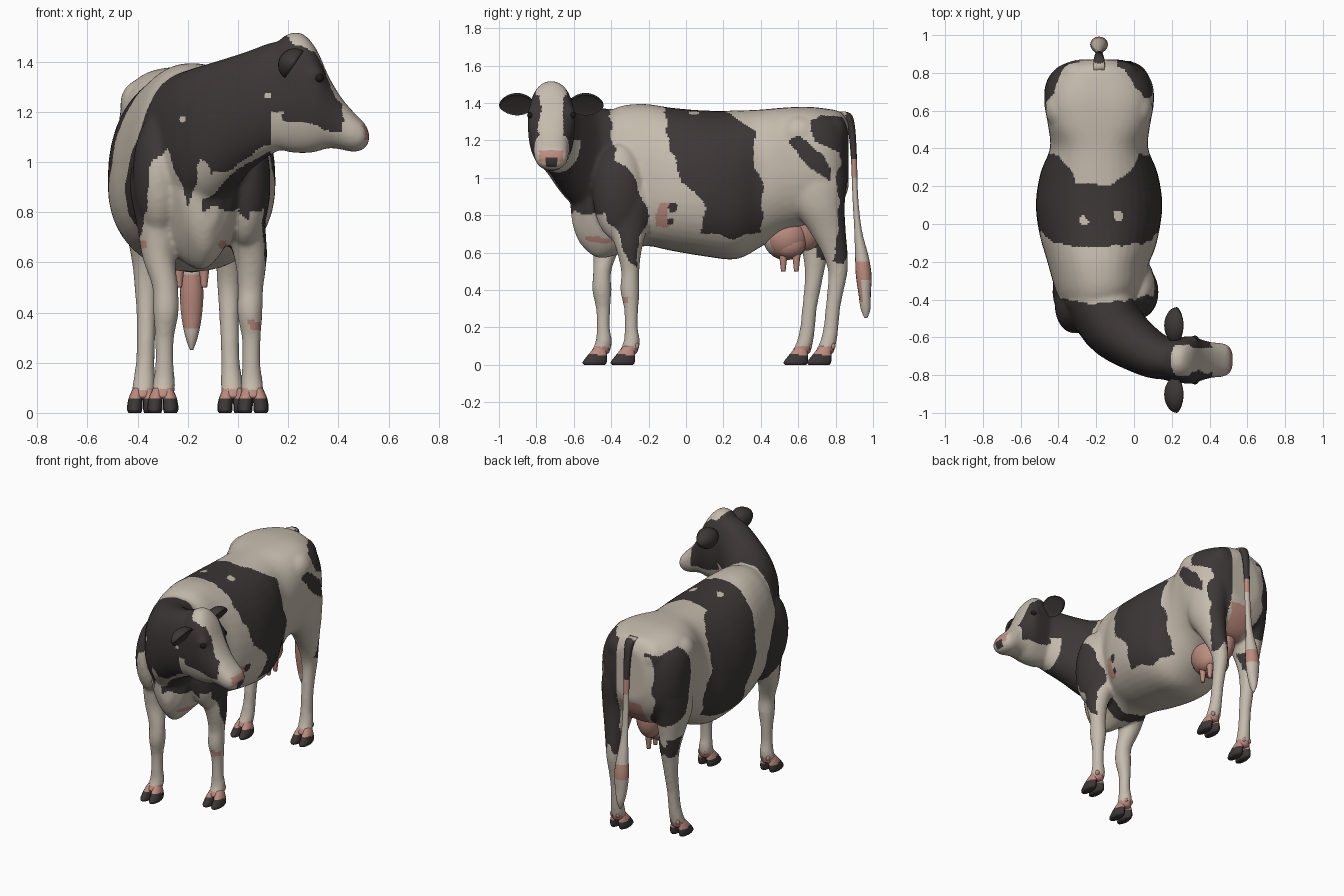
import bpy, bmesh, math
from mathutils import Vector, Matrix, noise

if "Cube" in bpy.data.objects:
    bpy.data.objects.remove(bpy.data.objects["Cube"])

AXIS = -0.185          # x of the spine
HEAD_Y = -0.72         # y of the head's middle plane


def material(name, rgb):
    m = bpy.data.materials.new(name)
    m.diffuse_color = (*rgb, 1)
    m.use_nodes = True
    m.node_tree.nodes["Principled BSDF"].inputs["Base Color"].default_value = m.diffuse_color
    return m


MATS = [material("cream_hair", (0.56, 0.50, 0.42)),
        material("dark_hair", (0.047, 0.038, 0.038)),
        material("pink_skin", (0.50, 0.26, 0.21)),
        material("black_eye", (0.012, 0.010, 0.010))]
CREAM, DARK, PINK, BLACK = range(4)


def spline(rows, n=4):
    """Catmull-Rom interpolation of section rows."""
    out = []
    for i in range(len(rows) - 1):
        a, b, c, d = (rows[max(0, min(len(rows) - 1, i + k))] for k in (-1, 0, 1, 2))
        for j in range(n):
            t = j / n
            out.append([0.5 * (2 * q + (r - p) * t + (2 * p - 5 * q + 4 * r - s) * t * t
                               + (3 * q - p - 3 * r + s) * t ** 3)
                        for p, q, r, s in zip(a, b, c, d)])
    return out + [list(rows[-1])]


def loft(bm, rings):
    vs = [[bm.verts.new(p) for p in ring] for ring in rings]
    n = len(vs[0])
    for a, b in zip(vs, vs[1:]):
        for i in range(n):
            bm.faces.new((a[i], a[(i + 1) % n], b[(i + 1) % n], b[i]))
    bm.faces.new(vs[0][::-1])
    bm.faces.new(vs[-1])


def trunk(bm, rows, n=40):
    """Upright sections: x, y, top, bottom, half width, widest height, roundness above and below."""
    rows = spline([(*r, .88, .9)[:8] for r in rows])
    rings = []
    for i, (x, y, top, bot, hw, zw, up, low) in enumerate(rows):
        a, b = rows[max(0, i - 1)], rows[min(len(rows) - 1, i + 1)]
        d = Vector((b[0] - a[0], b[1] - a[1])).normalized()
        ring = []
        for k in range(n):
            t = 2 * math.pi * k / n
            c, s = math.cos(t), math.sin(t)
            p = up if s > 0 else low
            w = hw * math.copysign(abs(c) ** p, c)
            h = math.copysign(abs(s) ** p, s) * (top - zw if s > 0 else zw - bot)
            ring.append((x + d.y * w, y - d.x * w, zw + h))
        rings.append(ring)
    loft(bm, rings)


def limb(bm, rows, n=20):
    """Level sections: x, y, z, radius x, radius y."""
    loft(bm, [[(x + rx * math.cos(2 * math.pi * k / n), y + ry * math.sin(2 * math.pi * k / n), z)
               for k in range(n)] for x, y, z, rx, ry in spline(rows)])


def ball(bm, loc, r):
    bmesh.ops.create_uvsphere(bm, u_segments=24, v_segments=16, radius=1,
                              matrix=Matrix.Translation(loc) @ Matrix.Diagonal((*r, 1)))


def finish(name, bm, paint, fuse=0):
    bmesh.ops.recalc_face_normals(bm, faces=bm.faces)
    me = bpy.data.meshes.new(name)
    bm.to_mesh(me)
    bm.free()
    ob = bpy.data.objects.new(name, me)
    bpy.context.collection.objects.link(ob)
    if fuse:
        r = ob.modifiers.new("fuse", 'REMESH')
        r.mode, r.voxel_size = 'VOXEL', fuse
        s = ob.modifiers.new("soften", 'SMOOTH')
        s.factor, s.iterations = 0.5, 12
        dg = bpy.context.evaluated_depsgraph_get()
        me = bpy.data.meshes.new_from_object(ob.evaluated_get(dg))
        ob.modifiers.clear()
        ob.data = me
    me.materials.clear()
    for m in MATS:
        me.materials.append(m)
    for p in me.polygons:
        p.use_smooth = True
        p.material_index = paint(p.center, p.normal)
    return ob


# --- coat pattern -------------------------------------------------------
SHOULDER = [(-.5, 1.45), (-.42, 1.42), (-.38, 1.1), (-.29, 1.02), (-.19, .8), (-.25, .68),
            (-.27, .53), (-.31, .56), (-.36, .72), (-.5, .79)]
BAND = [(-.14, 1.45), (.19, 1.45), (.22, 1.34), (.37, 1.26), (.36, 1.05), (.42, .95), (.4, .71),
        (.25, .68), (.08, .71), (.1, .84), (-.02, .98), (-.09, 1.2)]
RUMP = [(.66, 1.3), (.72, 1.34), (.92, 1.32), (.92, .9), (.85, .54), (.79, .55), (.82, .8),
        (.8, 1.0), (.83, 1.13), (.69, 1.2)]
FLECK = [(.55, 1.2), (.62, 1.23), (.78, 1.05), (.77, .98), (.67, 1.05)]
HAUNCH = [(.62, 1.2), (.7, 1.3), (.85, 1.28), (.86, 1.0), (.78, .78), (.68, .85), (.64, 1.0)]
THIGH = [(.67, .7), (.77, .7), (.75, .55), (.69, .58)]
CHEST = [(-.6, .65), (-.45, .65), (-.38, .7), (-.35, 1.0), (-.28, 1.05), (-.2, .82), (-.14, 1.0),
         (-.04, .95), (-.01, .8), (.1, .75), (.6, .75)]
SPOTS = [(-.07, .84, .026), (-.085, .765, .018)]


def inside(poly, u, v):
    hit = False
    for (a, b), (c, d) in zip(poly, poly[1:] + poly[:1]):
        if (b > v) != (d > v) and u < (c - a) * (v - b) / (d - b) + a:
            hit = not hit
    return hit


def near(u, v, spots):
    return any((u - a) ** 2 + (v - b) ** 2 < r * r for a, b, r in spots)


def coat(c, n):
    x, y, z = c + noise.noise_vector(c * 11) * 0.022
    side = abs(c.y - HEAD_Y)
    if c.z < 0.095:
        return PINK
    if n.y < 0 and c.y < -.5 and near(c.x, c.z, ((.12, 1.265, .012), (-.22, 1.17, .012))):
        return CREAM
    if n.y < 0 and c.y < -.25 and near(c.x, c.z, ((-.38, .67, .018), (-.06, .67, .018))):
        return PINK
    if c.y > .62 and c.z < .93 and n.y > -.3 and abs(x - AXIS) < .085:
        return PINK                                      # bare skin above the udder
    if c.x > 0.13 and c.y < -0.55:                       # head
        if c.x > 0.48 and c.z < 1.145:
            if side < .03 and 1.06 < c.z < 1.11 and n.x > .5:
                return DARK
            if 1.085 < c.z and side < .065:
                return PINK
        blaze = c.x > .17 and abs(y - HEAD_Y) < (.08 if c.z > 1.44 else .062) and (n.x + n.z > .45)
        jaw = z < 1.16 - .2 * (x - .2) or (x < 0.18 and z < 1.2)
        return CREAM if x > 0.415 or blaze or jaw else DARK
    if y < -0.42:                                        # neck and chest
        if n.x > .25 and x > -.17:
            return DARK if z > .81 else CREAM
        if x > -0.1 and y < -0.6:
            return DARK if z > 1.0 + 0.55 * x else CREAM
        for (a, b), (d, e) in zip(CHEST, CHEST[1:]):
            if a <= x < d:
                return DARK if z > b + (e - b) * (x - a) / (d - a) else CREAM
    if z > 1.25 and near(x, y, ((-.27, .02, .026), (-.08, .05, .028))):
        return CREAM
    right = c.x > AXIS
    if right:
        if near(c.y, c.z, SPOTS):
            return DARK
        if (abs(y + .125) < .03 and abs(z - .8) < .06) or \
                (abs(y + .33) < .022 and abs(z - .35) < .025 and x > .05):
            return PINK
    if inside(SHOULDER, y, z) or inside(BAND, y, z):
        return DARK
    if abs(c.x - AXIS) > 0.1:
        for patch in ((RUMP, FLECK) if right else (HAUNCH, THIGH)):
            if inside(patch, y, z):
                return DARK
    return CREAM


# --- body, neck, head and legs fused into one skin ----------------------
bm = bmesh.new()
trunk(bm, [(-.11, -.60, 1.08, .74, .055, .92, .9, 1.1), (-.125, -.56, 1.22, .64, .12, .93, .9, 1.2),
           (-.145, -.47, 1.31, .57, .17, .95, .9, 1.2), (-.17, -.36, 1.38, .59, .23, .98, .9, 1.1)]
      + [(AXIS, *r) for r in (
          (-.22, 1.395, .635, .265, .95, .9), (-.08, 1.375, .61, .31, .93, .9),
          (.10, 1.36, .58, .335, .92, .9), (.27, 1.36, .565, .31, .92, .88),
          (.40, 1.365, .63, .26, .98, .8), (.52, 1.375, .70, .27, 1.10, .7),
          (.64, 1.38, .74, .29, 1.09, .66), (.75, 1.37, .76, .28, 1.07, .74),
          (.83, 1.35, .85, .22, 1.08, .85), (.87, 1.29, .95, .12, 1.1, .9))])
trunk(bm, [(AXIS, -.36, 1.36, .75, .20, 1.08), (-.11, -.54, 1.39, .82, .17, 1.1),
           (.04, -.66, 1.44, .97, .135, 1.2), (.15, -.71, 1.48, 1.04, .115, 1.26),
           (.24, HEAD_Y, 1.47, 1.08, .09, 1.28)])
trunk(bm, [(x, HEAD_Y, *r) for x, *r in (
    (.12, 1.42, 1.08, .08, 1.25), (.18, 1.50, 1.045, .112, 1.29), (.25, 1.515, 1.035, .122, 1.30),
    (.31, 1.455, 1.04, .125, 1.28), (.36, 1.345, 1.055, .108, 1.2), (.41, 1.26, 1.05, .094, 1.15),
    (.46, 1.20, 1.04, .09, 1.12), (.50, 1.16, 1.05, .077, 1.11), (.523, 1.12, 1.08, .04, 1.10))])
for s in (-1, 1):
    ball(bm, (AXIS + s * .20, .61, 1.23), (.085, .11, .10))        # hip bones
    ball(bm, (AXIS + s * .11, .785, 1.24), (.10, .08, .10))        # pin bones
    ball(bm, (.30, HEAD_Y + s * .09, 1.345), (.045, .04, .04))     # brows
ball(bm, (AXIS + .215, -.36, .92), (.10, .14, .26))                # shoulders
ball(bm, (AXIS - .13, -.43, .95), (.105, .15, .25))

FRONT = [(.19, -.30, 1.05, .05, .12), (.20, -.31, .9, .09, .14), (.21, -.31, .75, .085, .11),
         (.235, -.305, .62, .066, .07), (.235, -.298, .5, .052, .049), (.232, -.30, .4, .051, .052),
         (.238, -.293, .3, .039, .039), (.238, -.293, .2, .037, .036), (.24, -.29, .12, .045, .045),
         (.245, -.315, .055, .045, .055)]
HIND = [(.14, .70, 1.15, .10, .14), (.16, .70, 1.0, .12, .16), (.17, .71, .85, .105, .14),
        (.165, .755, .72, .077, .10), (.155, .795, .6, .058, .07), (.15, .812, .5, .048, .053),
        (.15, .80, .4, .041, .045), (.152, .785, .3, .038, .04), (.155, .775, .2, .038, .041),
        (.16, .76, .12, .045, .045), (.165, .735, .055, .045, .055)]
feet = []
for name, rows, s, dx, dy in (("front_right", FRONT, 1, 0, 0), ("front_left", FRONT, -1, .13, -.15),
                              ("hind_right", HIND, 1, 0, 0), ("hind_left", HIND, -1, -.03, -.125)):
    leg = []
    for x, y, z, rx, ry in rows:
        t = max(0, min(1, (1.1 - z) / .6))               # stride grows down the leg
        leg.append((AXIS + s * x + dx * t, y + dy * t, z, rx, ry))
    limb(bm, leg)
    feet.append((name, leg[-1][0], leg[-1][1]))
finish("body", bm, coat, fuse=0.0105)

# --- cloven hooves with dew claws ---------------------------------------
for name, x, y in feet:
    bm = bmesh.new()
    for s in (-1, 1):
        limb(bm, [(x + s * .031, y - .024, 0, .025, .058), (x + s * .032, y - .024, .012, .030, .066),
                  (x + s * .031, y - .015, .035, .030, .060), (x + s * .027, y - .004, .065, .027, .046),
                  (x + s * .02, y + .01, .10, .018, .03)], 14)
        ball(bm, (x + s * .022, y + .05, .10), (.012, .014, .018))
    finish(name + "_hoof", bm, lambda c, n, y=y: DARK if c.z < .052 - .1 * (c.y - y) and c.z < .06 else PINK)

# --- ears, eyes and nostrils --------------------------------------------
for side, s in (("right", 1), ("left", -1)):
    bm = bmesh.new()
    bmesh.ops.create_uvsphere(bm, u_segments=24, v_segments=16, radius=1)
    for v in bm.verts:
        out = v.co.y * s
        v.co.z *= 1 - 0.2 * out ** 2                     # leaf outline
        if v.co.x > 0:
            v.co.x *= -0.1                               # cupped inside
    bm.transform(Matrix.Translation((.225, HEAD_Y + s * .183, 1.388)) @ Matrix.Rotation(.6, 4, 'Y')
                 @ Matrix.Diagonal((.065, .097, .066, 1)))
    finish(side + "_ear", bm, lambda c, n: DARK)
    bm = bmesh.new()
    ball(bm, (.322, HEAD_Y + s * .112, 1.335), (.02, .017, .017))
    finish(side + "_eye", bm, lambda c, n: BLACK)
    bm = bmesh.new()
    ball(bm, (.497, HEAD_Y + s * .045, 1.118), (.012, .012, .010))
    finish(side + "_nostril", bm, lambda c, n: DARK)

# --- udder with four teats ----------------------------------------------
bm = bmesh.new()
ball(bm, (AXIS, .535, .685), (.12, .125, .125))
ball(bm, (AXIS, .64, .76), (.085, .10, .15))
for sx in (-1, 1):
    ball(bm, (AXIS + sx * .045, .55, .65), (.065, .09, .08))
    for y in (.52, .59):
        limb(bm, [(AXIS + sx * .05, y, .62, .026, .026), (AXIS + sx * .05, y, .55, .018, .018),
                  (AXIS + sx * .05, y, .50, .012, .012)], 12)
finish("udder", bm, lambda c, n: CREAM if c.y < .46 and c.z < .72 else PINK)

# --- tail with switch ---------------------------------------------------
bm = bmesh.new()
limb(bm, [(AXIS, y, z, rx, ry) for y, z, rx, ry in (
    (.82, 1.355, .03, .03), (.86, 1.335, .03, .028), (.885, 1.26, .025, .02), (.898, 1.1, .02, .016),
    (.905, .9, .02, .015), (.92, .72, .024, .02), (.94, .58, .038, .036), (.95, .48, .047, .042),
    (.955, .38, .04, .033), (.96, .3, .024, .026), (.962, .25, .006, .008))], 16)
finish("tail", bm, lambda c, n: DARK if c.z > 1.1 and c.y > .85 else
       PINK if (.34 if n.y < -.3 else .45) < c.z < .55 or 1.02 < c.z < 1.1 else CREAM)
